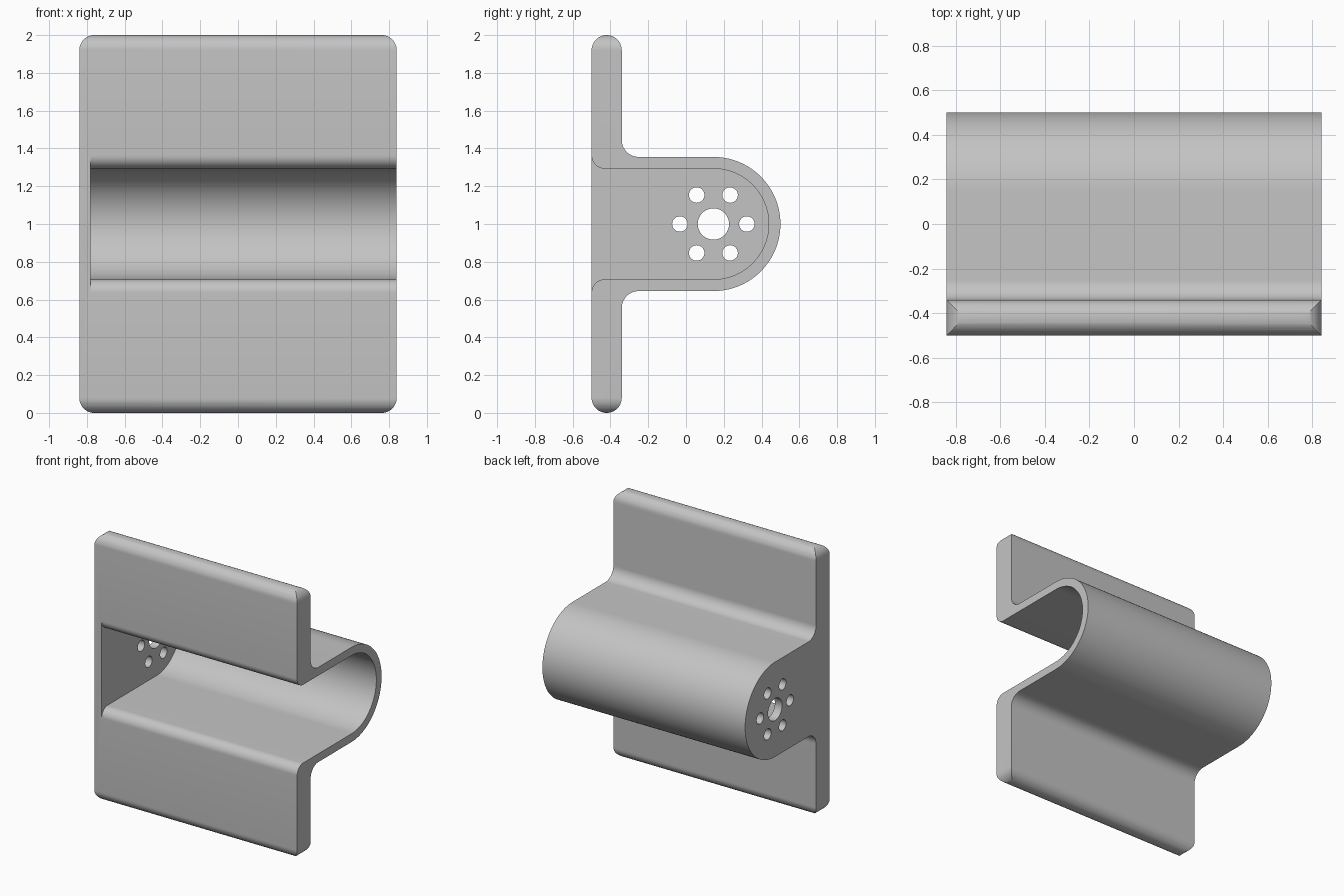
import bpy, bmesh
from math import sin, cos, pi, radians

if "Cube" in bpy.data.objects:
    bpy.data.objects.remove(bpy.data.objects["Cube"], do_unlink=True)

HALF_W = 0.84             # half width along x
FRONT, BACK = -0.5, -0.34  # flange faces
AXIS_Y, AXIS_Z = 0.145, 1.0
OUTER_R, INNER_R = 0.355, 0.293
WALL = 0.06

grey = bpy.data.materials.new("plain grey")
grey.use_nodes = True
colour = (0.55, 0.55, 0.55, 1)
grey.diffuse_color = colour
grey.node_tree.nodes["Principled BSDF"].inputs["Base Color"].default_value = colour


def arc(cu, cv, r, start, end, steps=16):
    """Points on an arc, angles in degrees."""
    angles = [radians(start + (end - start) * i / steps) for i in range(steps + 1)]
    return [(cu + r * cos(a), cv + r * sin(a)) for a in angles]


def prism(name, points, axis, low, high):
    """Extrude a closed 2D outline along the x or y axis."""
    bm = bmesh.new()
    place = (lambda u, v: (low, u, v)) if axis == "x" else (lambda u, v: (u, low, v))
    face = bm.faces.new([bm.verts.new(place(u, v)) for u, v in points])
    new = bmesh.ops.extrude_face_region(bm, geom=[face])["geom"]
    shift = (high - low, 0, 0) if axis == "x" else (0, high - low, 0)
    bmesh.ops.translate(bm, vec=shift,
                        verts=[g for g in new if isinstance(g, bmesh.types.BMVert)])
    bmesh.ops.recalc_face_normals(bm, faces=bm.faces)
    mesh = bpy.data.meshes.new(name)
    bm.to_mesh(mesh)
    bm.free()
    mesh.materials.append(grey)
    obj = bpy.data.objects.new(name, mesh)
    bpy.context.collection.objects.link(obj)
    return obj


def combine(target, tool, operation):
    """Apply a boolean and discard the tool."""
    tool.hide_render = True
    bpy.context.view_layer.objects.active = target
    mod = target.modifiers.new("cut", "BOOLEAN")
    mod.operation, mod.solver, mod.object = operation, "EXACT", tool
    bpy.ops.object.modifier_apply(modifier=mod.name)
    bpy.data.objects.remove(tool, do_unlink=True)


def mirrored(upper):
    """Complete an upper half outline with its reflection below the axis."""
    return upper + [(u, 2 * AXIS_Z - v) for u, v in reversed(upper)]


# Body: flange with round ends, filleted into a round-backed channel
edge_r = (BACK - FRONT) / 2
fillet = 0.09
upper = arc(FRONT + edge_r, 2 - edge_r, edge_r, 180, 0, 24)
upper += arc(BACK + fillet, AXIS_Z + OUTER_R + fillet, fillet, 180, 270)
upper += arc(AXIS_Y, AXIS_Z, OUTER_R, 90, 1, 32)
body = prism("channel_bracket", mirrored(upper), "x", -1, 1)

# Rounded flange corners
corner_r, half_h = 0.08, 1.0005
corners = []
for sx, sz, start in ((1, 1, 0), (-1, 1, 90), (-1, -1, 180), (1, -1, 270)):
    corners += arc(sx * (HALF_W - corner_r), 1 + sz * (half_h - corner_r),
                   corner_r, start, start + 90)
combine(body, prism("corner_block", corners, "y", -1, 1), "INTERSECT")

# Hollow channel, open at the front and at one end, with rounded lips
lip = 0.07
upper = [(FRONT - 0.1, AXIS_Z + INNER_R + lip)]
upper += arc(FRONT + lip, AXIS_Z + INNER_R + lip, lip, 180, 270)
upper += arc(AXIS_Y, AXIS_Z, INNER_R, 90, 1, 32)
combine(body, prism("channel_cutter", mirrored(upper), "x", -HALF_W + WALL, 1.2),
        "DIFFERENCE")

# End wall holes: a shaft hole ringed by six bolt holes
holes = [(AXIS_Y, AXIS_Z, 0.083)]
holes += [(AXIS_Y + 0.177 * cos(i * pi / 3), AXIS_Z + 0.177 * sin(i * pi / 3), 0.041)
          for i in range(6)]
for y, z, r in holes:
    ring = arc(y, z, r, 0, 360, 32)[:-1]
    combine(body, prism("hole_cutter", ring, "x", -1, -0.6), "DIFFERENCE")

# Smooth curves, sharp edges
bpy.ops.object.select_all(action="DESELECT")
body.select_set(True)
bpy.context.view_layer.objects.active = body
bpy.ops.object.shade_smooth_by_angle(angle=radians(30))
